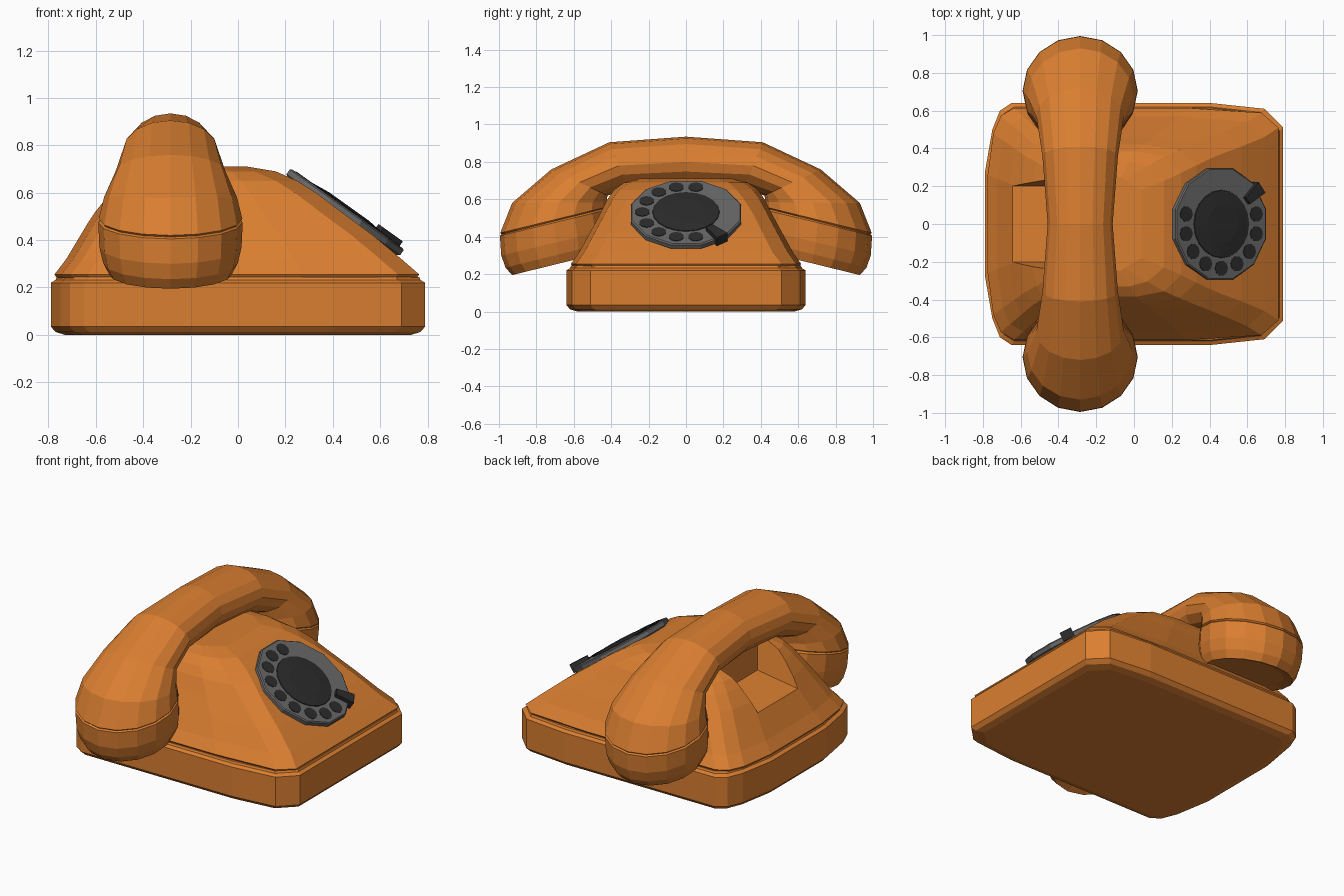
import bpy, bmesh
from math import sin, cos, pi, radians
from mathutils import Vector, Matrix

cube = bpy.data.objects.get("Cube")
if cube:
    bpy.data.objects.remove(cube)


def material(name, colour):
    m = bpy.data.materials.new(name)
    m.use_nodes = True
    m.diffuse_color = (*colour, 1)
    m.node_tree.nodes["Principled BSDF"].inputs["Base Color"].default_value = (*colour, 1)
    return m


ORANGE = material("orange plastic", (0.7, 0.21, 0.03))
GREY = material("grey dial", (0.14, 0.14, 0.14))
BLACK = material("dark plastic", (0.025, 0.025, 0.025))


def loft(name, rings, mat):
    """Skin a stack of equal-length rings and cap both ends."""
    bm = bmesh.new()
    loops = [[bm.verts.new(p) for p in ring] for ring in rings]
    n = len(rings[0])
    for a, b in zip(loops, loops[1:]):
        for i in range(n):
            j = (i + 1) % n
            bm.faces.new((a[i], a[j], b[j], b[i]))
    bm.faces.new(loops[0])
    bm.faces.new(loops[-1])
    bmesh.ops.recalc_face_normals(bm, faces=bm.faces)
    mesh = bpy.data.meshes.new(name)
    bm.to_mesh(mesh)
    bm.free()
    mesh.materials.append(mat)
    obj = bpy.data.objects.new(name, mesh)
    bpy.context.collection.objects.link(obj)
    return obj


def mirrored(half):
    return half + [(x, -y) for x, y in reversed(half)]


# Base tray: chamfered plan with a rounded back
PLAN = mirrored([(0.79, 0.51), (0.69, 0.61), (0.41, 0.64), (-0.65, 0.64),
                 (-0.71, 0.6), (-0.75, 0.5), (-0.79, 0.27)])


def plan_ring(z, inset):
    return [(x * (1 - inset / 0.79), y * (1 - inset / 0.64), z) for x, y in PLAN]


loft("base_tray", [plan_ring(z, d) for z, d in
                   [(0, 0.06), (0.012, 0.02), (0.035, 0), (0.22, 0), (0.232, 0.02), (0.245, 0.025)]], ORANGE)


# Upper housing: height, back x, front x, half width, front half width
def housing_ring(z, back, front, hw, fw):
    half = [(front, fw), (front - 0.09, fw + (hw - fw) * 0.75),
            (front - 0.32 * (front - back), hw), (back + 0.14, hw),
            (back + 0.07, hw * 0.93), (back + 0.03, hw * 0.78), (back, hw * 0.42)]
    return [(x, y, z) for x, y in mirrored(half)]


housing = loft("housing", [housing_ring(*s) for s in [
    (0.24, -0.765, 0.755, 0.605, 0.5), (0.255, -0.775, 0.765, 0.615, 0.51),
    (0.32, -0.725, 0.69, 0.57, 0.46), (0.42, -0.665, 0.57, 0.515, 0.41),
    (0.52, -0.605, 0.435, 0.46, 0.36), (0.6, -0.545, 0.33, 0.42, 0.31),
    (0.65, -0.5, 0.25, 0.385, 0.27), (0.69, -0.42, 0.16, 0.33, 0.23),
    (0.71, -0.3, 0.04, 0.25, 0.18)]], ORANGE)

# Cradle recess, open to the back, leaving a prong on each side
cutter = loft("cradle_cutter", [
    [(-0.9, -0.2, 0.42), (-0.36, -0.2, 0.5), (-0.36, 0.2, 0.5), (-0.9, 0.2, 0.42)],
    [(-0.9, -0.28, 0.9), (-0.3, -0.28, 0.9), (-0.3, 0.28, 0.9), (-0.9, 0.28, 0.9)]], ORANGE)
cutter.hide_render = True
cutter.hide_viewport = True
cut = housing.modifiers.new("cradle", "BOOLEAN")
cut.operation = "DIFFERENCE"
cut.solver = "EXACT"
cut.object = cutter


# Handset: sections given by outer point, inner point (y, z) and half width
HX, SIDES = -0.285, 16


def handset_ring(oy, oz, iy, iz, rx, flip=1):
    c = Vector((HX, (oy + iy) / 2, (oz + iz) / 2))
    r = Vector((0, (oy - iy) / 2, (oz - iz) / 2))
    ring = []
    for k in range(SIDES):
        a = 2 * pi * k / SIDES
        p = c + r * cos(a) + Vector((rx * sin(a), 0, 0))
        ring.append((p.x, p.y * flip, p.z))
    return ring


ARM = [(0.41, 0.905, 0.31, 0.655, 0.2), (0.72, 0.76, 0.42, 0.62, 0.232),
       (0.93, 0.58, 0.425, 0.585, 0.28), (0.993, 0.42, 0.42, 0.56, 0.303),
       (0.985, 0.413, 0.43, 0.552, 0.296), (0.995, 0.405, 0.415, 0.545, 0.305),
       (0.988, 0.3, 0.4, 0.44, 0.3), (0.965, 0.235, 0.4, 0.375, 0.285),
       (0.93, 0.195, 0.42, 0.32, 0.26), (0.88, 0.22, 0.47, 0.322, 0.21)]
loft("handset", [handset_ring(*s, -1) for s in reversed(ARM)]
     + [handset_ring(0, 0.935, 0, 0.665, 0.172)]
     + [handset_ring(*s) for s in ARM], ORANGE)

# Dial parts are made flat, then tilted onto the sloping face
DIAL = Matrix.Translation((0.462, 0, 0.532)) @ Matrix.Rotation(radians(35.5), 4, "Y")


def disc(name, centre, levels, sides, mat, turn=0.0):
    rings = [[DIAL @ Vector((centre[0] + r * cos(turn + 2 * pi * k / sides),
                             centre[1] + r * sin(turn + 2 * pi * k / sides), z))
              for k in range(sides)] for r, z in levels]
    return loft(name, rings, mat)


disc("dial_ring", (0, 0), [(0.29, -0.04), (0.305, -0.03), (0.305, -0.006), (0.298, 0)],
     12, GREY, pi / 12)
disc("dial_centre", (0, 0), [(0.182, -0.005), (0.178, 0.004), (0.1, 0.012)], 20, BLACK)

# Finger holes
for k in range(9):
    a = radians(167 + 25.75 * k)
    disc("finger_hole", (0.234 * cos(a), 0.234 * sin(a)),
         [(0.041, -0.003), (0.041, 0.003)], 10, BLACK)

# Finger stop
stop_turn = DIAL @ Matrix.Rotation(radians(38), 4, "Z")
loft("finger_stop", [[stop_turn @ Vector((x, y, z)) for x, y in
                      [(0.2, -0.022), (0.315, -0.036), (0.315, 0.036), (0.2, 0.022)]]
                     for z in (-0.03, 0.024)], BLACK)
